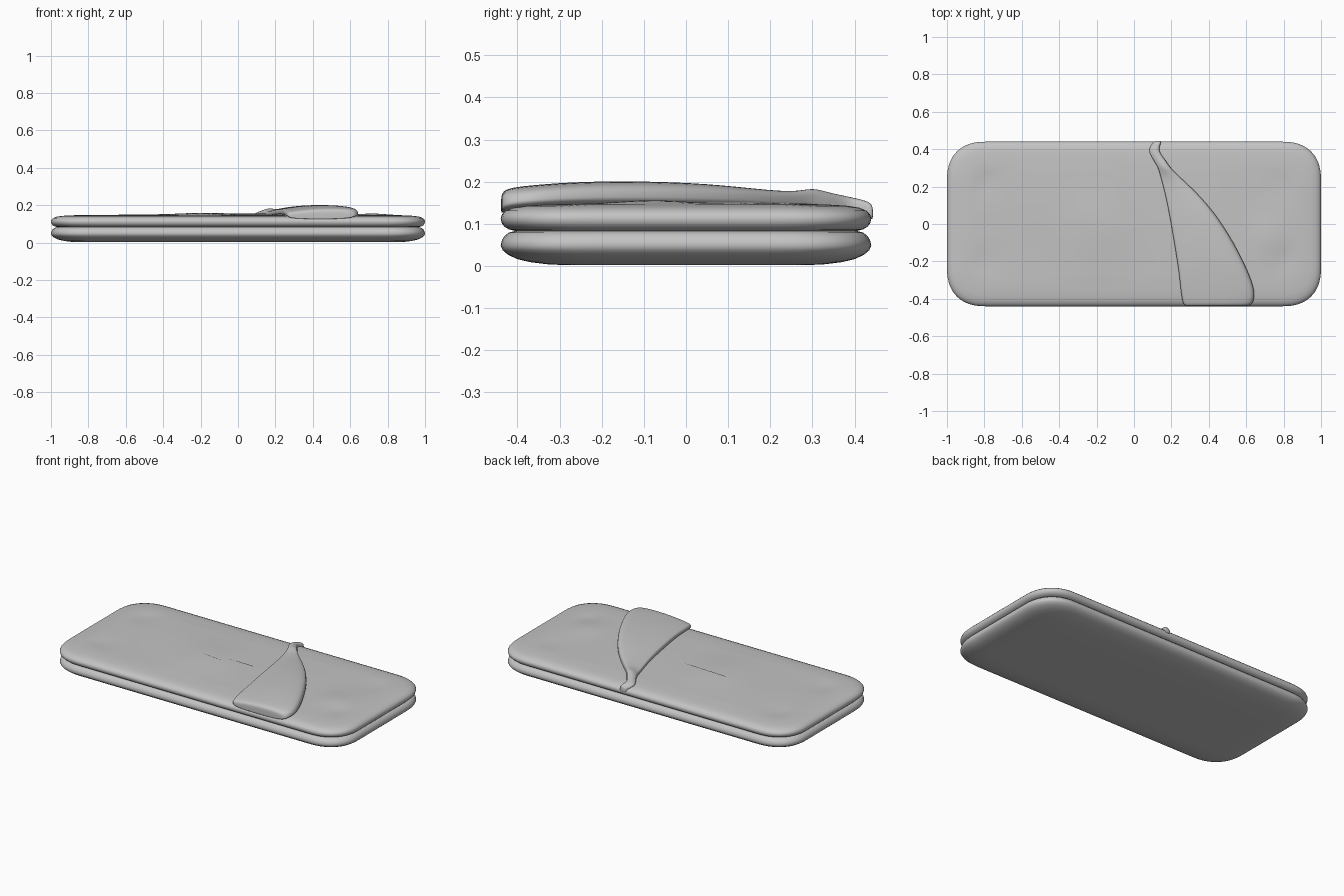
import bpy, bmesh, math

if "Cube" in bpy.data.objects:
    bpy.data.objects.remove(bpy.data.objects["Cube"])

fabric = bpy.data.materials.new("grey fabric")
fabric.diffuse_color = (0.55, 0.55, 0.55, 1)
fabric.use_nodes = True
fabric.node_tree.nodes["Principled BSDF"].inputs["Base Color"].default_value = fabric.diffuse_color


def outline(inset, n=14, straight=16):
    """Rounded rectangle with soft corners, moved inward by inset."""
    hx, hy = 1.0 - inset, 0.44 - inset
    r = max(0.21 - inset * 0.5, 0.05)
    pts = []
    for sx, sy, a0 in ((1, 1, 0), (-1, 1, 90), (-1, -1, 180), (1, -1, 270)):
        for i in range(n + 1):
            a = math.radians(a0 + 90 * i / n)
            c, s = math.cos(a), math.sin(a)
            p = 2 / 2.4
            cx = math.copysign(abs(c) ** p, sx)
            cy = math.copysign(abs(s) ** p, sy)
            pts.append((sx * (hx - r) + r * cx, sy * (hy - r) + r * cy))
    # split the straight sides so that the top can be shaped
    out = []
    for i, a in enumerate(pts):
        b = pts[(i + 1) % len(pts)]
        k = straight if math.dist(a, b) > 0.2 else 1
        out += [(a[0] + (b[0] - a[0]) * j / k, a[1] + (b[1] - a[1]) * j / k) for j in range(k)]
    return out


def finish(bm, name, subdivide=0):
    bmesh.ops.recalc_face_normals(bm, faces=bm.faces)
    me = bpy.data.meshes.new(name)
    bm.to_mesh(me)
    bm.free()
    ob = bpy.data.objects.new(name, me)
    bpy.context.collection.objects.link(ob)
    me.materials.append(fabric)
    for p in me.polygons:
        p.use_smooth = True
    if subdivide:
        m = ob.modifiers.new("soften", 'SUBSURF')
        m.levels = m.render_levels = subdivide
    return ob


def bridge(bm, rings):
    for a, b in zip(rings, rings[1:]):
        for i in range(len(a)):
            j = (i + 1) % len(a)
            bm.faces.new((a[i], a[j], b[j], b[i]))


# gentle bumps in the cloth: x, y, width x, width y, height
BUMPS = [(-0.2, -0.02, 0.17, 0.2, 0.012), (-0.82, 0.22, 0.1, 0.08, -0.005),
         (-0.82, -0.2, 0.1, 0.08, -0.005), (0.72, -0.08, 0.1, 0.12, 0.009),
         (0.82, -0.18, 0.07, 0.07, -0.005), (0.8, 0.2, 0.1, 0.08, -0.003),
         (-0.5, 0.1, 0.2, 0.2, 0.004), (0.3, 0.0, 0.2, 0.25, 0.006)]


def bump(x, y):
    return sum(h * math.exp(-((x - a) / w) ** 2 - ((y - b) / d) ** 2) for a, b, w, d, h in BUMPS)


def cushion(name, profile, wavy):
    bm = bmesh.new()
    rings = [[bm.verts.new((x, y, z)) for x, y in outline(i)] for i, z in profile]
    bridge(bm, rings)
    # fill top and bottom with shrinking rings
    for ring, top in ((rings[0], False), (rings[-1], True)):
        fill = [ring]
        steps = 16 if top and wavy else 2
        for k in range(1, steps):
            f = 1 - k / steps
            fill.append([bm.verts.new((v.co.x * (0.4 + 0.6 * f), v.co.y * f, v.co.z)) for v in ring])
        bridge(bm, fill)
        bm.faces.new(fill[-1])
        if top and wavy:
            for r in fill[1:]:
                for v in r:
                    v.co.z += bump(v.co.x, v.co.y)
    return finish(bm, name)


# lower and upper cushions
cushion("lower_cushion", [(.15, .002), (.11, .004), (.07, .009), (.04, .016), (.018, .026), (.005, .037),
                          (0, .048), (.003, .061), (.009, .071), (.019, .079), (.035, .083)], False)
cushion("upper_cushion", [(.035, .083), (.019, .087), (.009, .093), (.003, .101), (0, .112), (.003, .122),
                          (.012, .131), (.028, .138), (.055, .1425), (.09, .145), (.13, .1465)], True)

# folded cloth flap: y, left x, right x, top z, bottom z
SECTIONS = [(-.439, .29, .59, .158, .125), (-.437, .27, .62, .176, .125), (-.42, .26, .64, .186, .13),
            (-.36, .25, .65, .193, .135), (-.25, .24, .61, .201, .14), (-.1, .215, .535, .202, .14),
            (.05, .19, .44, .196, .14), (.17, .165, .335, .183, .14), (.26, .14, .235, .175, .135),
            (.3, .13, .195, .187, .135), (.34, .105, .17, .174, .13), (.39, .075, .13, .164, .125),
            (.42, .09, .14, .157, .12), (.44, .105, .145, .15, .11), (.444, .115, .14, .135, .11)]
# cross-section: position across, height share
CROSS = [(0, 0), (0, .35), (.005, .58), (.04, .68), (.2, .83), (.45, .98), (.7, 1.0),
         (.9, .93), (.98, .75), (1, .4), (1, 0)]
bm = bmesh.new()
rings = []
for y, xl, xr, zt, zb in SECTIONS:
    rings.append([bm.verts.new((xl + (xr - xl) * u, y, zb + (zt - zb) * h)) for u, h in CROSS])
bridge(bm, rings)
bm.faces.new(rings[0])
bm.faces.new(rings[-1])
finish(bm, "folded_flap", 2)
